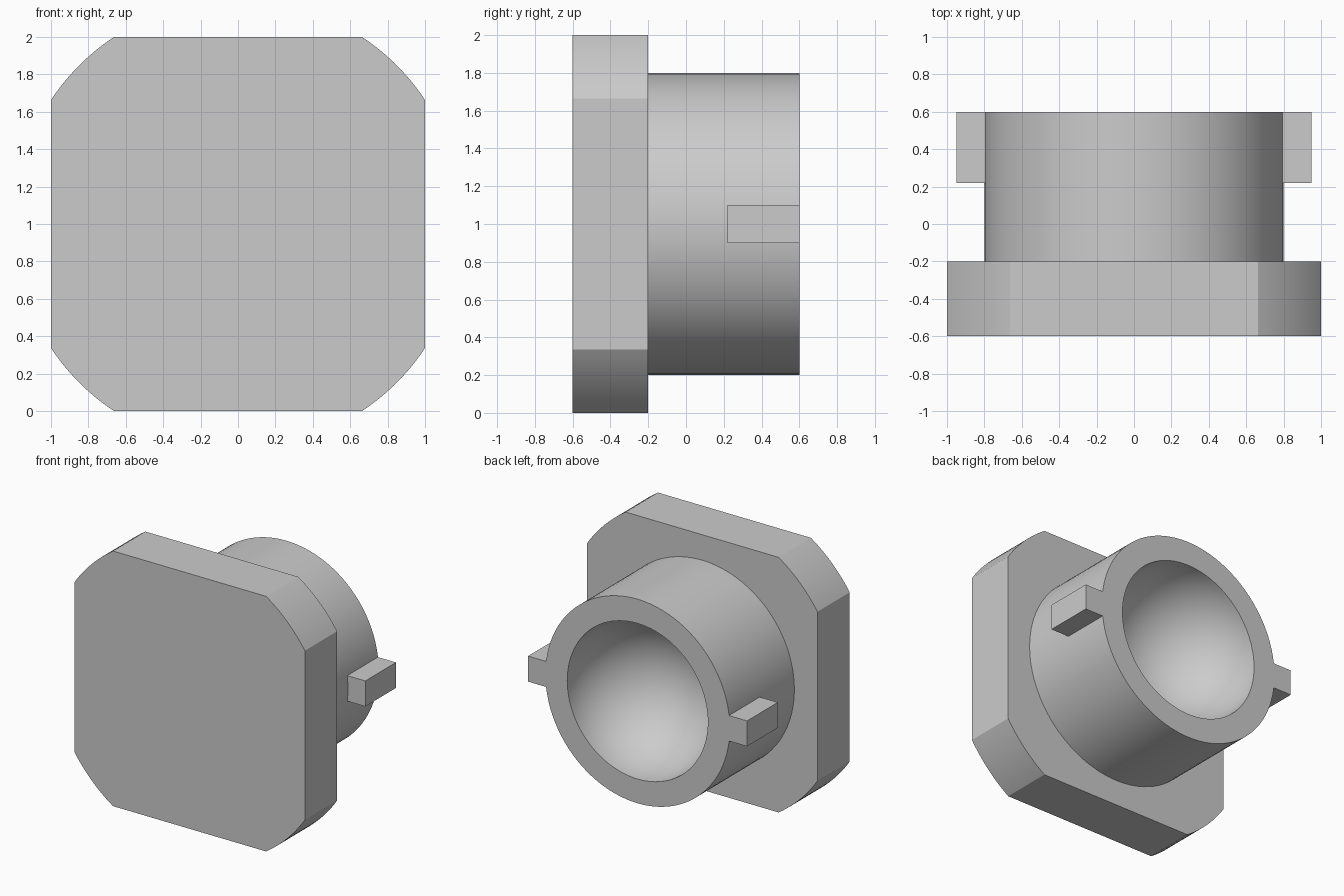
import bpy, bmesh, math
from mathutils import Matrix, Vector

if "Cube" in bpy.data.objects:
    bpy.data.objects.remove(bpy.data.objects["Cube"])

CZ = 1.0  # height of the round axis
grey = bpy.data.materials.new("plain_grey")
grey.diffuse_color = (0.6, 0.6, 0.6, 1)
grey.use_nodes = True
grey.node_tree.nodes["Principled BSDF"].inputs["Base Color"].default_value = grey.diffuse_color


def finish(name, bm):
    bmesh.ops.remove_doubles(bm, verts=bm.verts, dist=1e-5)
    bmesh.ops.recalc_face_normals(bm, faces=bm.faces)
    mesh = bpy.data.meshes.new(name)
    bm.to_mesh(mesh)
    bm.free()
    mesh.materials.append(grey)
    ob = bpy.data.objects.new(name, mesh)
    bpy.context.collection.objects.link(ob)
    bpy.ops.object.select_all(action='DESELECT')
    bpy.context.view_layer.objects.active = ob
    ob.select_set(True)
    bpy.ops.object.shade_smooth_by_angle(angle=math.radians(25))
    return ob


def prism(name, outline, y0, y1):
    """Extrude an x-z outline along y."""
    bm = bmesh.new()
    face = bm.faces.new([bm.verts.new((x, y0, z)) for x, z in outline])
    ext = bmesh.ops.extrude_face_region(bm, geom=[face])["geom"]
    verts = [g for g in ext if isinstance(g, bmesh.types.BMVert)]
    bmesh.ops.translate(bm, verts=verts, vec=(0, y1 - y0, 0))
    return finish(name, bm)


def lathe(name, profile, steps=96):
    """Spin an (r, y) profile around the y axis at height CZ."""
    bm = bmesh.new()
    vs = [bm.verts.new((r, y, CZ)) for r, y in profile]
    es = [bm.edges.new(p) for p in zip(vs, vs[1:])]
    bmesh.ops.spin(bm, geom=vs + es, cent=(0, 0, CZ), axis=(0, 1, 0),
                   angle=math.tau, steps=steps, use_merge=True)
    return finish(name, bm)


# square flange plate trimmed by a circle of radius 1.2
R = 1.2
a0 = math.acos(1 / R)
a1 = math.pi / 2 - a0
outline = []
for q in range(4):
    for i in range(13):
        a = q * math.pi / 2 + a0 + (a1 - a0) * i / 12
        outline.append((R * math.cos(a), CZ + R * math.sin(a)))
prism("flange_plate", outline, -0.6, -0.2)

# barrel with a hemispherical hollow, sunk slightly into the plate
bowl = 0.61
profile = [(0, -0.25), (0.8, -0.25), (0.8, 0.6)]
for i in range(25):
    a = math.pi / 2 * i / 24
    profile.append((bowl * math.cos(a), 0.6 - bowl * math.sin(a)))
lathe("barrel", profile)

# locking lugs on both sides
for side, s in (("left", -1), ("right", 1)):
    prism(side + "_lug", [(s * 0.79, 0.9), (s * 0.95, 0.9),
                          (s * 0.95, 1.1), (s * 0.79, 1.1)], 0.22, 0.6)
